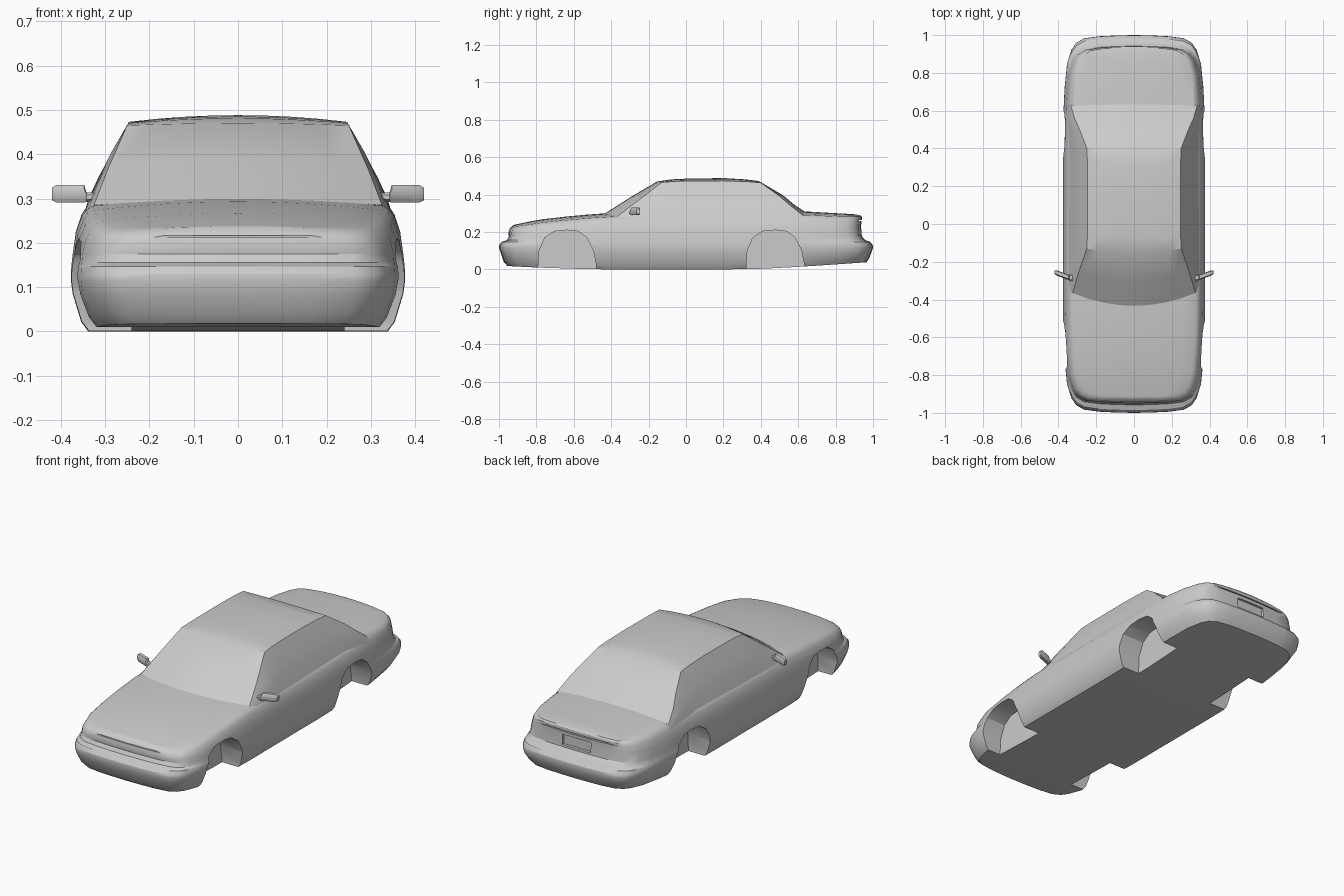
import bpy, bmesh, math

if "Cube" in bpy.data.objects:
    bpy.data.objects.remove(bpy.data.objects["Cube"])


def lerp_table(table, v):
    """Piecewise linear lookup of (key, value) pairs."""
    if v <= table[0][0]:
        return table[0][1]
    for (a, fa), (b, fb) in zip(table, table[1:]):
        if v <= b:
            return fa + (fb - fa) * (v - a) / (b - a)
    return table[-1][1]


def make_object(name, bm):
    bmesh.ops.remove_doubles(bm, verts=bm.verts, dist=0.0002)
    bmesh.ops.recalc_face_normals(bm, faces=bm.faces)
    mesh = bpy.data.meshes.new(name)
    bm.to_mesh(mesh)
    bm.free()
    obj = bpy.data.objects.new(name, mesh)
    bpy.context.collection.objects.link(obj)
    return obj


def loft(name, sections, closed=True, caps=False):
    """Skin a list of equal-length point rings."""
    bm = bmesh.new()
    rings = [[bm.verts.new(p) for p in s] for s in sections]
    n = len(rings[0])
    for r0, r1 in zip(rings, rings[1:]):
        for i in range(n if closed else n - 1):
            j = (i + 1) % n
            bm.faces.new((r0[i], r0[j], r1[j], r1[i]))
    if caps:
        bm.faces.new(rings[0])
        bm.faces.new(rings[-1])
    return make_object(name, bm)


def activate(obj):
    bpy.ops.object.select_all(action='DESELECT')
    obj.select_set(True)
    bpy.context.view_layer.objects.active = obj


def smooth(obj, angle=28):
    activate(obj)
    bpy.ops.object.shade_smooth_by_angle(angle=math.radians(angle))


def cut(target, cutter):
    cutter.hide_render = True
    mod = target.modifiers.new("cut", 'BOOLEAN')
    mod.operation = 'DIFFERENCE'
    mod.solver = 'EXACT'
    mod.object = cutter
    activate(target)
    bpy.ops.object.modifier_apply(modifier=mod.name)
    bpy.data.objects.remove(cutter)


def prism_x(name, profile, x0, x1):
    """Extrude a (y, z) profile along x."""
    return loft(name, [[(x, y, z) for y, z in profile] for x in (x0, x1)], caps=True)


# --- Body: stacked plan outlines, closed by hood/boot deck and floor ---
DECK = [(-0.95, .22), (-0.92, .238), (-0.8, .264), (-0.6, .287), (-0.4, .303),
        (0, .305), (0.6, .312), (0.75, .303), (0.9, .295), (0.95, .285)]
FLOOR = [(-1, .02), (-0.8, .01), (-0.5, 0), (0.35, 0), (0.63, .015), (1, .04)]
# distance from the car's end -> share of full half width
CORNER = [(0, 0), (.002, .25), (.006, .48), (.017, .7), (.04, .81), (.075, .875),
          (.15, .94), (.28, .975), (.4, .99), (.55, 1), (.75, 1)]


def deck(x, y):
    return lerp_table(DECK, y) - 0.02 * (x / 0.33) ** 2


def floor_z(x, y):
    return lerp_table(FLOOR, y)


def outline(front, rear, width, zfun, squeeze=1.0):
    half = [(width * f, front + d) for d, f in CORNER]
    half += [(width, 0.0)]
    half += [(width * f, rear - d) for d, f in reversed(CORNER)]
    ring = half + [(-x, y) for x, y in half[-2:0:-1]]
    return [(x * squeeze, y, zfun(x * squeeze, y)) for x, y in ring]


def flat(z):
    return lambda x, y: z


def blend(u):
    return lambda x, y: 0.175 + (deck(x, y) - 0.175) * u


LOW = (-0.955, 0.965, 0.338)
TOP = (-0.925, 0.935, 0.328)
sections = [outline(*LOW, floor_z, s) for s in (0, .5)]
sections += [
    outline(*LOW, floor_z),
    outline(-0.975, 0.98, 0.354, lambda x, y: floor_z(x, y) + 0.022),
    outline(-0.99, 0.99, 0.373, flat(0.085)),
    outline(-1.0, 1.0, 0.377, flat(0.115)),
    outline(-0.998, 0.998, 0.377, flat(0.13)),
    outline(-0.985, 0.985, 0.376, flat(0.147)),
    outline(-0.958, 0.958, 0.375, flat(0.156)),
    outline(-0.947, 0.942, 0.373, flat(0.175)),
    outline(-0.95, 0.938, 0.366, blend(0.45)),
    outline(-0.945, 0.94, 0.353, blend(0.8)),
    outline(-0.938, 0.94, 0.342, blend(0.93)),
]
sections += [outline(*TOP, deck, s) for s in (1, .8, .5, .25, 0)]
body = loft("car_body", sections)

# Wheel wells
ARCH = [(-.156, -.05), (-.155, .02), (-.15, .1), (-.12, .17), (-.07, .203), (0, .21),
        (.06, .203), (.105, .17), (.14, .1), (.155, .02), (.156, -.05)]
for centre in (-0.635, 0.478):
    for side in (-1, 1):
        well = prism_x("wheel_well_cutter", [(centre + y, z) for y, z in ARCH],
                       side * 0.24, side * 0.45)
        cut(body, well)


# Number plate recess, boot lip groove and hood edge groove
def box_profile(y0, y1, z0, z1):
    return [(y0, z0), (y1, z0), (y1, z1), (y0, z1)]


for half, profile in (
    (0.085, box_profile(0.925, 1.1, 0.185, 0.24)),
    (0.26, box_profile(0.925, 1.1, 0.258, 0.264)),
    (0.19, box_profile(-1.1, -0.936, 0.212, 0.216)),
):
    cut(body, prism_x("groove_cutter", profile, -half, half))
smooth(body)

# --- Cabin: centre line (y, z) and pillar/roof edge (x, y, z) at each station ---
CABIN = [
    (-.435, .298, .325, -.365, .285),
    (-.30, .384, .293, -.255, .368),
    (-.155, .470, .250, -.13, .465),
    (-.08, .481, .247, -.07, .470),
    (.0, .485, .246, .0, .472),
    (.2, .488, .246, .2, .473),
    (.32, .481, .247, .33, .469),
    (.39, .472, .249, .40, .463),
    (.52, .395, .288, .50, .392),
    (.58, .345, .315, .56, .340),
    (.635, .308, .335, .63, .285),
]
sections = []
for yc, zc, xe, ye, ze in CABIN:
    half = []
    for k in range(5):
        f = k / 4
        half.append((xe * f, yc + (ye - yc) * f * f, zc + (ze - zc) * f * f))
    for t in (0.33, 0.66, 1.0):
        bulge = 0.03 * t * (1 - t) * min(1, (ze - 0.285) / 0.1)
        half.append((xe + (0.349 - xe) * t + bulge, ye, ze + (0.26 - ze) * t))
    sections.append([(-x, y, z) for x, y, z in half[:0:-1]] + half)
smooth(loft("cabin", sections, closed=False))

# --- Door mirrors: x, y, z centre with half depth and half height ---
MIRROR = [(.312, -.285, .304, .016, .007), (.342, -.285, .303, .016, .011),
          (.347, -.282, .311, .014, .02), (.409, -.259, .311, .014, .02),
          (.42, -.255, .31, .010, .014)]
for side, name in ((-1, "left_mirror"), (1, "right_mirror")):
    rings = []
    for x, y, z, dy, dz in MIRROR:
        shape = ((-1, -.5), (-.6, -1), (.7, -1), (1, -.6), (1, .6), (.7, 1), (-.6, 1), (-1, .5))
        rings.append([(side * x, y + a * dy, z + b * dz) for a, b in shape])
    smooth(loft(name, rings, caps=True), 35)
